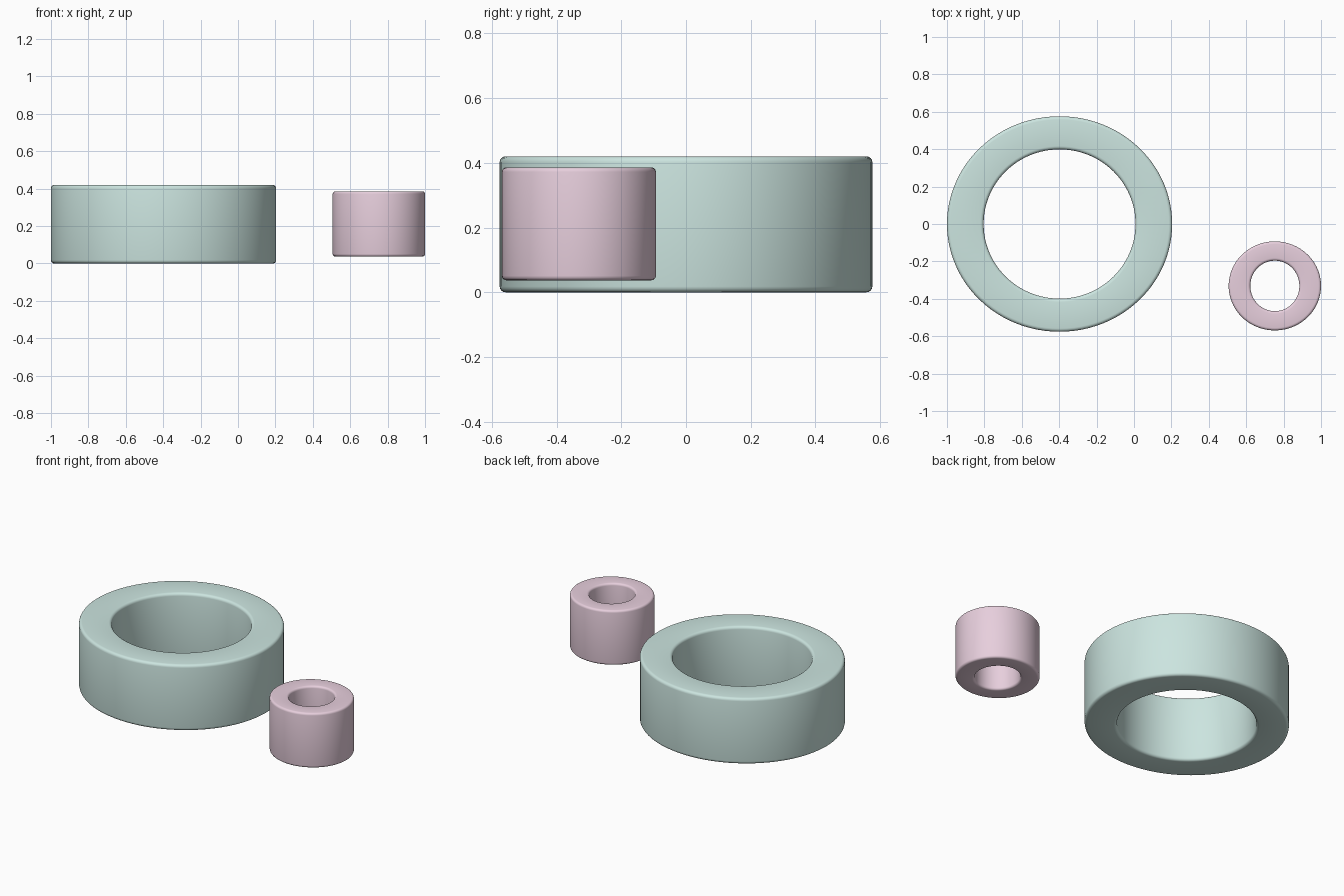
import bpy, bmesh
from math import sin, cos, pi, radians

if "Cube" in bpy.data.objects:
    bpy.data.objects.remove(bpy.data.objects["Cube"])


def ring(name, center, outer, inner, z0, z1, bevel, color, sides=96, steps=4):
    """Elliptical tube with rounded rims, closed all around."""
    # Rounded-rectangle section: (t: 0 inner..1 outer side, inset, height)
    corners = [(1, z0 + bevel, -pi / 2), (1, z1 - bevel, 0),
               (0, z1 - bevel, pi / 2), (0, z0 + bevel, pi)]
    profile = []
    for side, zc, start in corners:
        for i in range(steps + 1):
            a = start + pi / 2 * i / steps
            offset = bevel * cos(a) + (-bevel if side else bevel)
            profile.append((side, offset, zc + bevel * sin(a)))

    bm = bmesh.new()
    loops = []
    for k in range(sides):
        a = 2 * pi * k / sides
        loop = []
        for side, offset, z in profile:
            rx, ry = outer if side else inner
            loop.append(bm.verts.new((center[0] + (rx + offset) * cos(a),
                                      center[1] + (ry + offset) * sin(a), z)))
        loops.append(loop)
    n = len(profile)
    for k in range(sides):
        p, q = loops[k], loops[(k + 1) % sides]
        for i in range(n):
            j = (i + 1) % n
            bm.faces.new((p[i], q[i], q[j], p[j]))
    bmesh.ops.recalc_face_normals(bm, faces=bm.faces)

    mesh = bpy.data.meshes.new(name)
    bm.to_mesh(mesh)
    bm.free()
    obj = bpy.data.objects.new(name, mesh)
    bpy.context.collection.objects.link(obj)
    mat = bpy.data.materials.new(name + "_color")
    mat.diffuse_color = color
    mat.use_nodes = True
    mat.node_tree.nodes["Principled BSDF"].inputs["Base Color"].default_value = mat.diffuse_color
    mesh.materials.append(mat)

    bpy.ops.object.select_all(action='DESELECT')
    obj.select_set(True)
    bpy.context.view_layer.objects.active = obj
    bpy.ops.object.shade_smooth_by_angle(angle=radians(40))
    return obj


# Large mint ring
ring("large_ring", (-0.398, 0.0), (0.602, 0.576), (0.406, 0.399),
     0.0, 0.42, 0.018, (0.60, 0.78, 0.74, 1))

# Small pink ring, floating slightly above the base
ring("small_ring", (0.753, -0.331), (0.247, 0.238), (0.131, 0.135),
     0.037, 0.386, 0.014, (0.80, 0.62, 0.72, 1))
